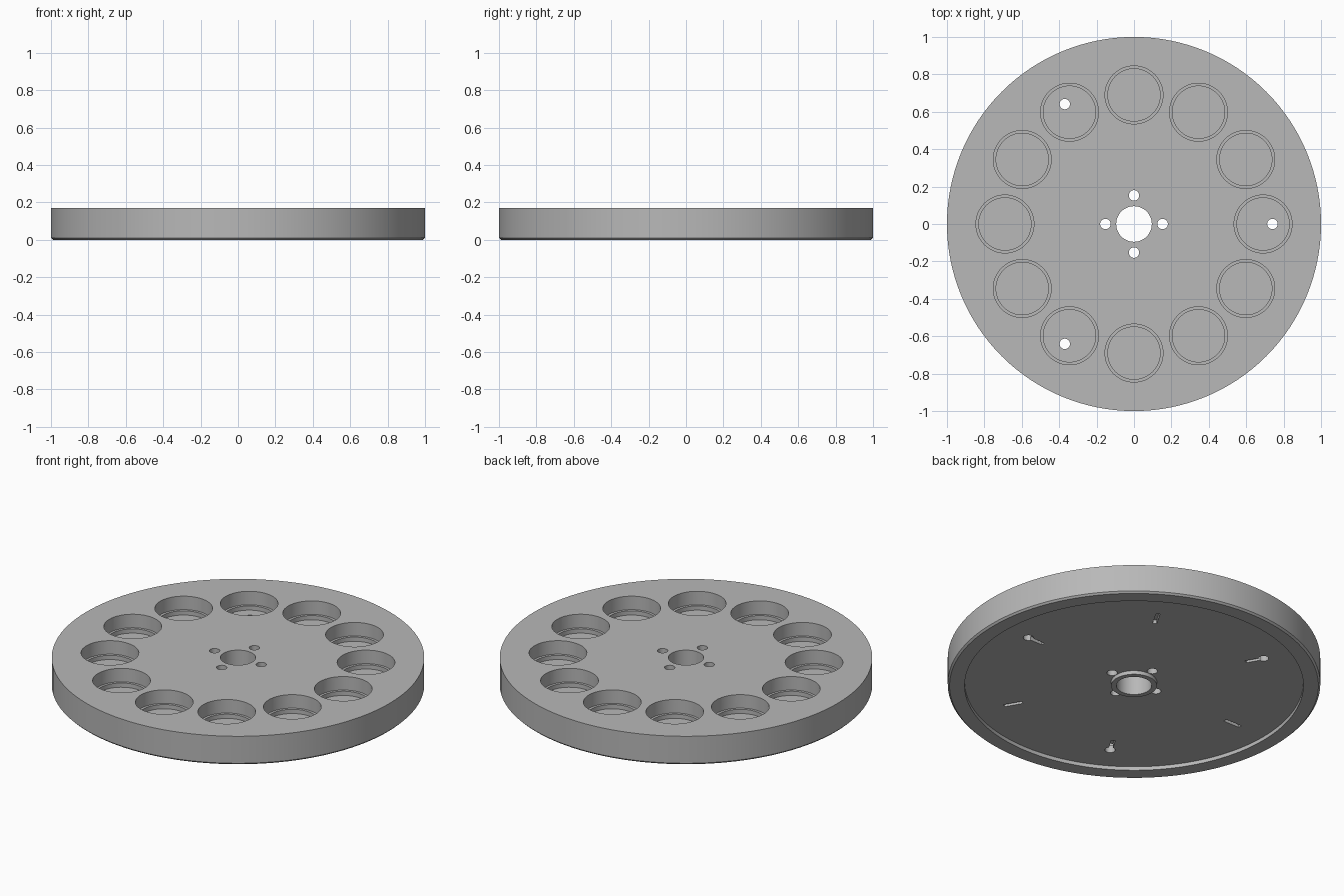
import bpy, bmesh
from math import cos, sin, pi, radians
from mathutils import Matrix

if "Cube" in bpy.data.objects:
    bpy.data.objects.remove(bpy.data.objects["Cube"])

grey = bpy.data.materials.new("machined grey")
grey.use_nodes = True
color = (0.48, 0.48, 0.48, 1)
grey.diffuse_color = color
grey.node_tree.nodes["Principled BSDF"].inputs["Base Color"].default_value = color

HEIGHT = 0.17
PITCH = 0.69        # radius of the pocket circle
RECESS = 0.022      # depth of the hollow underside


def lathe(bm, profile, segs, x=0, y=0, closed=False):
    """Spin an (r, z) profile about a vertical axis; cap it unless closed."""
    rings = [[bm.verts.new((x + r * cos(2 * pi * i / segs),
                            y + r * sin(2 * pi * i / segs), z))
              for i in range(segs)] for r, z in profile]
    pairs = list(zip(rings, rings[1:]))
    if closed:
        pairs.append((rings[-1], rings[0]))
    else:
        bm.faces.new(rings[0])
        bm.faces.new(rings[-1])
    for a, b in pairs:
        for i in range(segs):
            j = (i + 1) % segs
            bm.faces.new((a[i], a[j], b[j], b[i]))


def finish(bm, name):
    bmesh.ops.recalc_face_normals(bm, faces=bm.faces)
    mesh = bpy.data.meshes.new(name)
    bm.to_mesh(mesh)
    bm.free()
    mesh.materials.append(grey)
    obj = bpy.data.objects.new(name, mesh)
    bpy.context.collection.objects.link(obj)
    return obj


def polar(radius, degrees):
    return radius * cos(radians(degrees)), radius * sin(radians(degrees))


# Disc with centre bore, chamfered lower edge, hollow underside and hub ring
bm = bmesh.new()
lathe(bm, [(0.095, HEIGHT), (1, HEIGHT), (1, 0.01), (0.99, 0), (0.909, 0),
           (0.909, RECESS), (0.123, RECESS), (0.123, 0), (0.095, 0)],
      128, closed=True)
disc = finish(bm, "carousel_disc")

# Twelve stepped round pockets
bm = bmesh.new()
for k in range(12):
    lathe(bm, [(0.155, 0.3), (0.155, 0.09), (0.14, 0.09), (0.14, 0.065)],
          48, *polar(PITCH, 30 * k))
pockets = finish(bm, "pocket_cutter")

# Four hub bolt holes and three pocket through holes
bm = bmesh.new()
for radius, count in ((0.153, 4), (0.74, 3)):
    for k in range(count):
        lathe(bm, [(0.028, -0.1), (0.028, 0.3)], 24,
              *polar(radius, 360 * k / count))
holes = finish(bm, "hole_cutter")

# Six shallow radial slots in the underside
bm = bmesh.new()
for k in range(6):
    bmesh.ops.create_cube(bm, size=1, matrix=Matrix.Rotation(k * pi / 3, 4, 'Z')
                          @ Matrix.Translation((PITCH, 0, 0.02))
                          @ Matrix.Diagonal((0.105, 0.022, 0.05, 1)))
slots = finish(bm, "slot_cutter")

# Cut, bake the result and drop the cutters
cutters = (pockets, slots, holes)
for cutter in cutters:
    cutter.hide_render = True
    mod = disc.modifiers.new(cutter.name, 'BOOLEAN')
    mod.operation = 'DIFFERENCE'
    mod.solver = 'EXACT'
    mod.object = cutter
graph = bpy.context.evaluated_depsgraph_get()
baked = bpy.data.meshes.new_from_object(disc.evaluated_get(graph))
disc.modifiers.clear()
disc.data = baked
for cutter in cutters:
    bpy.data.objects.remove(cutter)

# Smooth round walls with crisp edges
bpy.ops.object.select_all(action='DESELECT')
disc.select_set(True)
bpy.context.view_layer.objects.active = disc
bpy.ops.object.shade_smooth_by_angle(angle=radians(30))
